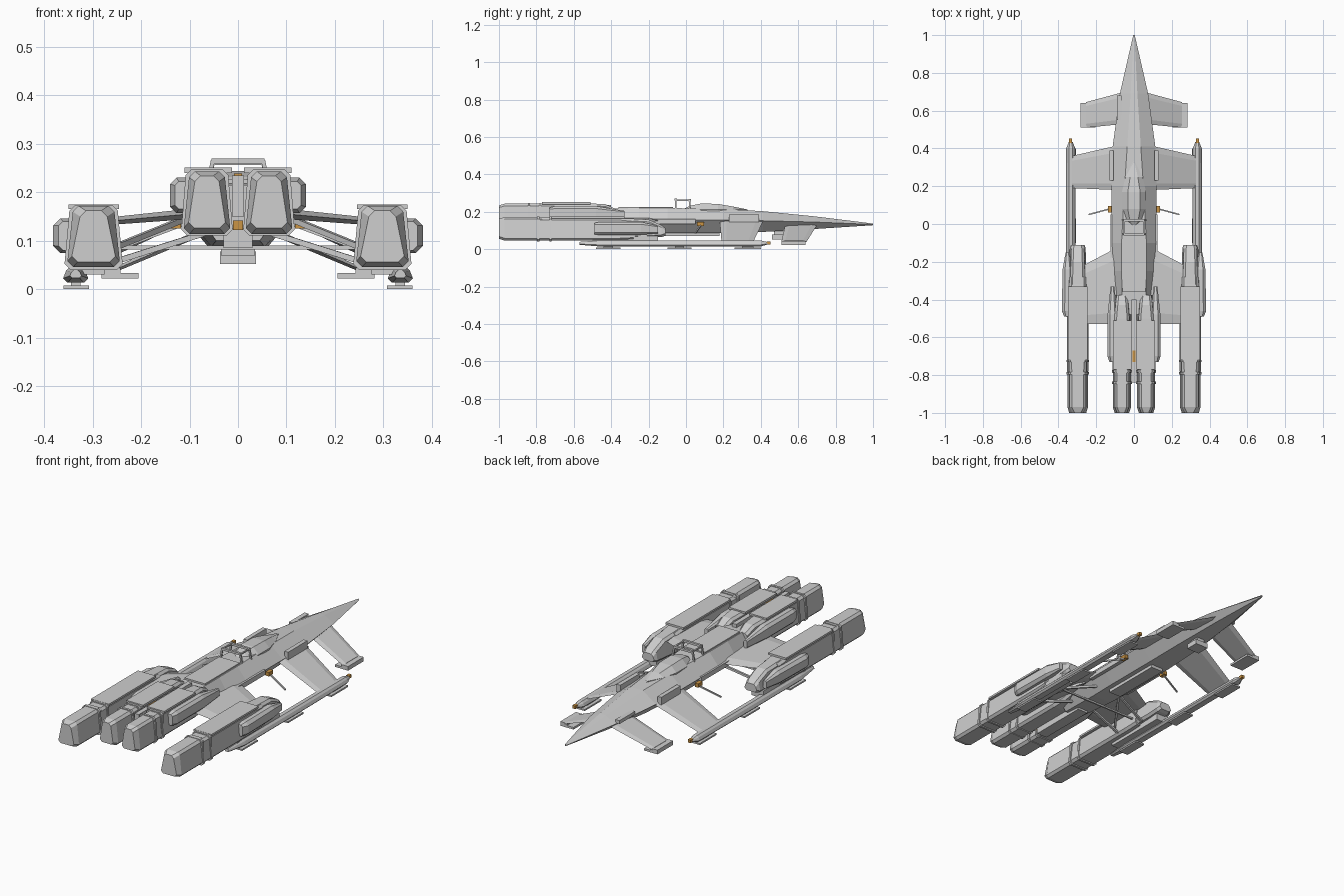
import bpy, bmesh
from mathutils import Vector


def material(name, rgb):
    m = bpy.data.materials.new(name)
    m.diffuse_color = (*rgb, 1)
    return m


GREY = material("hull grey", (0.62, 0.62, 0.62))
GOLD = material("amber fittings", (0.6, 0.3, 0.06))


def finish(name, bm, mirror, mat):
    bmesh.ops.recalc_face_normals(bm, faces=bm.faces)
    me = bpy.data.meshes.new(name)
    bm.to_mesh(me)
    bm.free()
    ob = bpy.data.objects.new(name, me)
    bpy.context.collection.objects.link(ob)
    me.materials.append(mat)
    if mirror:
        ob.modifiers.new("Mirror", 'MIRROR').use_mirror_merge = False
    return ob


def skin(name, rings, mirror=False, mat=GREY):
    """Closed solid through rings of equal length (x, y, z) points."""
    bm = bmesh.new()
    vs = [[bm.verts.new(p) for p in r] for r in rings]
    n = len(vs[0])
    for a, b in zip(vs, vs[1:]):
        for i in range(n):
            j = (i + 1) % n
            bm.faces.new((a[i], a[j], b[j], b[i]))
    bm.faces.new(vs[0])
    bm.faces.new(vs[-1])
    return finish(name, bm, mirror, mat)


def box(name, x, y, z, mirror=False, mat=GREY):
    ring = lambda h: [(x[0], y[0], h), (x[1], y[0], h), (x[1], y[1], h), (x[0], y[1], h)]
    return skin(name, [ring(z[0]), ring(z[1])], mirror, mat)


def trap(y, cx, wb, wt, z0, z1, c=0.012):
    """Chamfered trapezoid cross-section with half widths wb (bottom), wt (top)."""
    return [(cx + x, y, z) for x, z in (
        (-wb + c, z0), (wb - c, z0), (wb, z0 + c), (wt, z1 - c),
        (wt - c, z1), (-wt + c, z1), (-wt, z1 - c), (-wb, z0 + c))]


def wing(name, root, tip, thick, mirror=True):
    """Tapered diamond-edged wing; root and tip are (x, z, y_back, y_front)."""
    def ring(s, t):
        x, z, b, f = s
        d = (f - b) * 0.15
        return [(x, b, z), (x, b + d, z + t), (x, f - d, z + t),
                (x, f, z), (x, f - d, z - t), (x, b + d, z - t)]
    return skin(name, [ring(root, thick), ring(tip, thick * 0.7)], mirror)


def bar(name, p, q, r, mirror=True, mat=GREY):
    p, q = Vector(p), Vector(q)
    d = (q - p).normalized()
    u = d.orthogonal().normalized() * r
    v = d.cross(u)
    return skin(name, [[e + u, e + v, e - u, e - v] for e in (p, q)], mirror, mat)


# Fuselage: hexagonal hull, (y, top half width, side, belly, z top, z side, z belly)
hull = [(1.0, .002, .004, .002, .137, .132, .128),
        (.69, .018, .075, .035, .175, .145, .108),
        (.41, .036, .113, .055, .203, .152, .092),
        (.20, .050, .120, .060, .215, .155, .086),
        (-.10, .066, .120, .060, .220, .155, .086),
        (-.25, .066, .110, .055, .220, .155, .088),
        (-.48, .060, .085, .045, .215, .155, .100)]
skin("fuselage", [[(-t, y, zt), (t, y, zt), (s, y, zs), (b, y, zb), (-b, y, zb), (-s, y, zs)]
                  for y, t, s, b, zt, zs, zb in hull])
box("belly_slab", (-.035, .035), (-.15, .18), (.070, .09))
box("belly_turret", (-.037, .037), (.46, .53), (.052, .078))
box("belly_turret_neck", (-.022, .022), (.47, .52), (.075, .11))
box("spine_plate", (-.06, .06), (-.36, -.07), (.215, .226))
box("side_panel", (.108, .130), (.23, .39), (.145, .185), True)
box("nose_panel", (-.09, -.066), (.55, .68), (.145, .163))
box("flank_strip", (.105, .125), (-.2, .05), (.135, .160), True)

# Canopy: faceted teardrop
canopy = [(.33, .004, .002, .206), (.25, .045, .020, .228), (.17, .064, .033, .242),
          (.08, .064, .033, .244), (.02, .045, .022, .232), (-.01, .012, .006, .216)]
skin("canopy", [[(-w, y, .200), (-w, y, .212), (-t, y, z), (t, y, z), (w, y, .212), (w, y, .200)]
                for y, w, t, z in canopy])

# Roll frames behind the canopy
for y, z in ((-.055, .265), (.02, .262)):
    box("frame_bar", (-.055, .055), (y - .006, y + .006), (z - .006, z + .005))
    bar("frame_post", (.052, y, z), (.064, y, .205), .006)
bar("frame_rail", (.052, -.055, .262), (.052, .02, .262), .005)

# Canards with tip plates
wing("canard", (.05, .128, .53, .70), (.255, .040, .51, .645), .008)
box("canard_tip", (.205, .282), (.51, .64), (.022, .033), True)
box("canard_tip_rib", (.243, .282), (.51, .64), (.030, .044), True)

# Front wings running down to the booms
wing("front_wing", (.09, .155, .18, .415), (.33, .040, .19, .36), .009)

# Booms with amber tips and landing skids
boom = [(.435, .010), (.40, .024), (.10, .026), (-.45, .026), (-.57, .012)]
skin("boom", [trap(y, .335, w, w * .75, .032 - w * .72, .032 + w * .6, w * .35)
              for y, w in boom], True)
box("boom_tip", (.327, .343), (.43, .452), (.025, .041), True, GOLD)
for y0, y1 in ((-.48, -.35), (-.10, .03), (.26, .40)):
    box("skid", (.308, .360), (y0, y1), (.0, .008), True)
    box("skid_leg", (.325, .345), (y0 + .04, y1 - .04), (.006, .03), True)
box("boom_pylon", (.275, .345), (-.50, -.15), (.030, .070), True)

# Rear wings and bracing struts
wing("rear_wing", (.08, .157, -.53, -.12), (.27, .140, -.53, -.22), .011)
for a, b in (((.07, -.20, .115), (.26, -.25, .055)), ((.07, -.40, .115), (.26, -.42, .055)),
             ((.11, -.25, .145), (.27, -.48, .080))):
    bar("strut", a, b, .008)
bar("cross_brace", (-.24, -.30, .086), (.24, -.30, .086), .006, False)

# Outer engines
CX = .298
skin("outer_engine", [trap(-.78, CX, .056, .046, .046, .168), trap(-.36, CX, .056, .046, .046, .168),
                      trap(-.28, CX, .054, .044, .050, .160)], True)
skin("outer_intake", [trap(-.32, CX, .052, .040, .055, .165), trap(-.20, CX, .044, .036, .060, .158),
                      trap(-.13, CX, .042, .034, .065, .128), trap(-.11, CX, .036, .030, .072, .112)], True)
skin("outer_nozzle", [trap(-1.0, CX, .045, .028, .056, .162), trap(-.97, CX, .054, .043, .046, .172),
                      trap(-.77, CX, .054, .043, .046, .172)], True)
for y in (-.79, -.725):
    skin("outer_collar", [trap(y - .006, CX, .060, .050, .040, .174),
                          trap(y + .006, CX, .060, .050, .040, .174)], True)
box("outer_top_plate", (CX - .052, CX + .052), (-.72, -.33), (.165, .175), True)
pod = [(-.49, .018, .080, .140), (-.46, .030, .075, .146), (-.24, .026, .077, .146), (-.15, .010, .085, .125)]
skin("outer_side_pod", [trap(y, .352, w, w, a, b, w * .5) for y, w, a, b in pod], True)

# Centre engines
CX = .064
skin("centre_engine", [trap(-.79, CX, .049, .040, .116, .244), trap(-.50, CX, .049, .040, .116, .244),
                       trap(-.43, CX, .040, .034, .125, .240), trap(-.375, CX, .034, .028, .140, .215)], True)
skin("centre_nozzle", [trap(-1.0, CX, .038, .025, .126, .234), trap(-.97, CX, .048, .037, .114, .243),
                       trap(-.78, CX, .048, .037, .114, .243)], True)
for y in (-.84, -.78):
    skin("centre_collar", [trap(y - .006, CX, .053, .044, .111, .247),
                           trap(y + .006, CX, .053, .044, .111, .247)], True)
box("centre_top_plate", (.012, .110), (-.77, -.51), (.240, .251), True)
pod = [(-.73, .016, .165, .222), (-.70, .026, .157, .230), (-.48, .026, .157, .230), (-.33, .010, .165, .205)]
skin("centre_side_pod", [trap(y, .114, w, w, a, b, w * .5) for y, w, a, b in pod], True)

# Tail spine between the centre engines
box("tail_spine", (-.012, .012), (-.84, -.40), (.150, .235))
box("tail_keel", (-.030, .030), (-.72, -.40), (.085, .125))
for y in (-.74, -.70, -.66):
    box("tail_fitting", (-.010, .010), (y - .01, y + .01), (.122, .142), False, GOLD)
box("tail_lamp", (-.008, .008), (-.73, -.67), (.232, .239), False, GOLD)

# Side guns with amber mounts
bar("gun_barrel", (.11, .085, .135), (.24, .05, .086), .005)
box("gun_mount", (.118, .138), (.06, .095), (.125, .145), True, GOLD)
